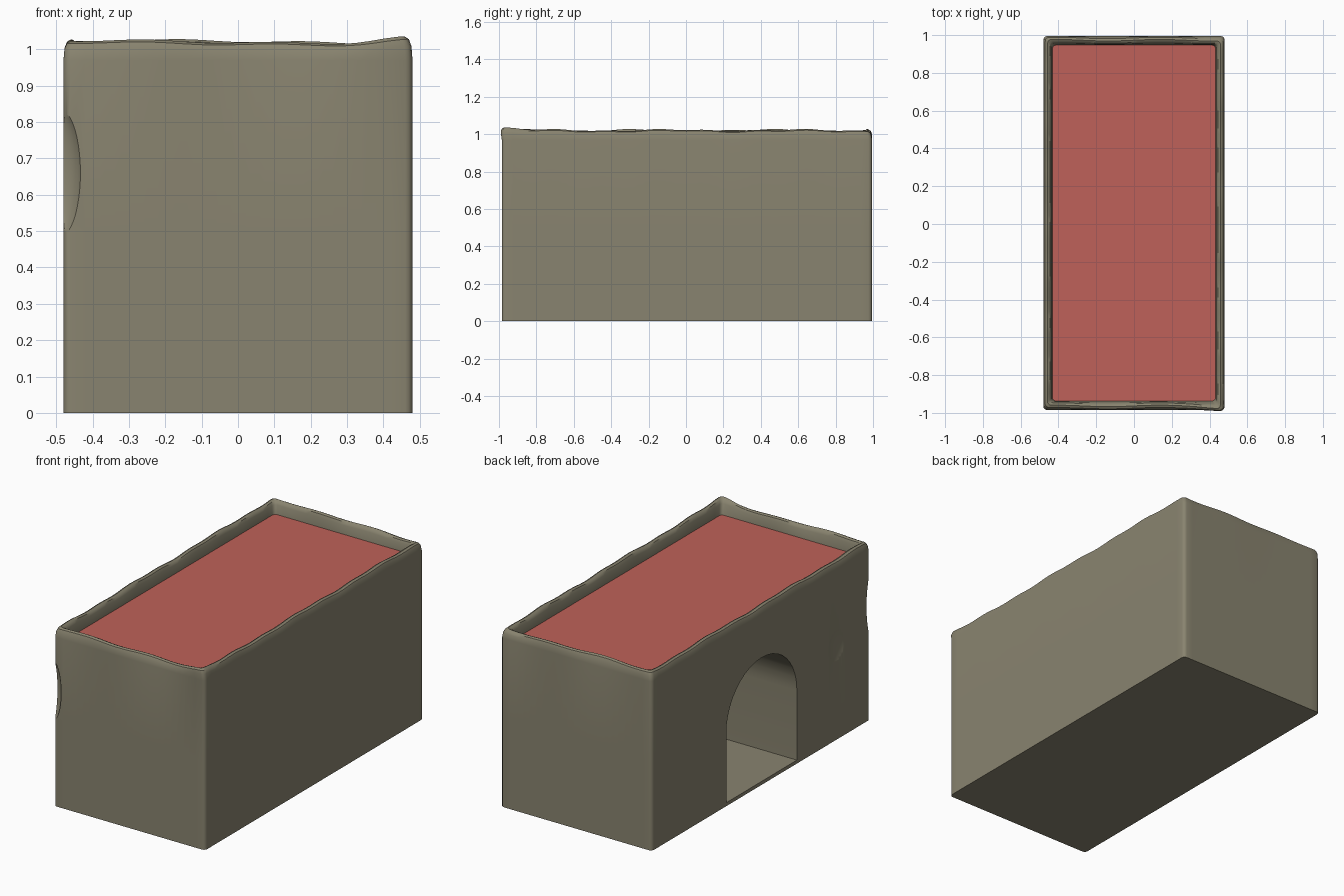
import bpy, bmesh
from math import sin, cos, pi, radians, exp
from mathutils import Vector

old = bpy.data.objects.get("Cube")
if old:
    bpy.data.objects.remove(old, do_unlink=True)


def material(name, rgb):
    m = bpy.data.materials.new(name)
    m.use_nodes = True
    colour = (*rgb, 1)
    m.diffuse_color = colour
    node = m.node_tree.nodes["Principled BSDF"]
    node.inputs["Base Color"].default_value = colour
    node.inputs["Roughness"].default_value = 0.9
    return m


CLAY = material("clay", (0.25, 0.23, 0.16))
RED = material("roof red", (0.52, 0.12, 0.10))
HX, HY, YC = 0.48, 0.99, 0.005


def make_object(name, bm, mats):
    bmesh.ops.recalc_face_normals(bm, faces=bm.faces)
    mesh = bpy.data.meshes.new(name)
    bm.to_mesh(mesh)
    bm.free()
    for m in mats:
        mesh.materials.append(m)
    ob = bpy.data.objects.new(name, mesh)
    bpy.context.collection.objects.link(ob)
    return ob


def outline(radius=0.02, step=0.04):
    """Rounded rectangle, evenly divided along its sides."""
    pts = []
    corners = [(1, 1), (-1, 1), (-1, -1), (1, -1)]
    for i, (sx, sy) in enumerate(corners):
        centre = Vector((sx * (HX - radius), sy * (HY - radius)))
        for k in range(4):
            a = i * pi / 2 + k * pi / 6
            pts.append(centre + radius * Vector((cos(a), sin(a))))
        nx, ny = corners[(i + 1) % 4]
        a = (i + 1) * pi / 2
        end = Vector((nx * (HX - radius), ny * (HY - radius)))
        end += radius * Vector((cos(a), sin(a)))
        start = pts[-1].copy()
        n = int((end - start).length / step)
        pts += [start.lerp(end, k / n) for k in range(1, n)]
    return pts


def wobble(x, y):
    return 0.004 * sin(9 * y + 5 * x) + 0.003 * sin(23 * y - 17 * x + 1)


# Walls with an uneven, rounded rim around the sunken roof
profile = [(0, 0), (0, 0.5), (0, 0.97), (0.003, 1.0), (0.01, 1.015), (0.022, 1.021),
           (0.034, 1.015), (0.042, 1.0), (0.048, 0.95)]
bm = bmesh.new()
loops = []
for inset, z in profile:
    ring = []
    for p in outline():
        x = p.x * (HX - inset) / HX
        y = p.y * (HY - inset) / HY
        top = max(0, (z - 0.97) / 0.05)
        # raised lump on the front left corner
        lump = exp(-((p.x - HX) ** 2 + (p.y + HY) ** 2) / 0.01) * top
        zz = z + wobble(p.x, p.y) * top + 0.012 * lump
        yy = y + YC - 0.01 * lump + (0.004 * sin(11 * p.x) * top if abs(p.y) > HY - 0.01 else 0)
        ring.append(bm.verts.new((x, yy, zz)))
    loops.append(ring)
for a, b in zip(loops, loops[1:]):
    for i in range(len(a)):
        j = (i + 1) % len(a)
        bm.faces.new((a[i], a[j], b[j], b[i]))
bm.faces.new(loops[0])
bm.faces.new(loops[-1]).material_index = 1
house = make_object("house_shell", bm, [CLAY, RED])


def cut(cutter):
    cutter.hide_render = True
    mod = house.modifiers.new("cut", 'BOOLEAN')
    mod.object = cutter
    mod.solver = 'EXACT'
    bpy.context.view_layer.objects.active = house
    bpy.ops.object.modifier_apply(modifier=mod.name)
    bpy.data.objects.remove(cutter, do_unlink=True)


def ellipsoid(name, centre, size):
    b = bmesh.new()
    bmesh.ops.create_uvsphere(b, u_segments=32, v_segments=24, radius=1)
    bmesh.ops.scale(b, vec=size, verts=b.verts)
    bmesh.ops.translate(b, vec=centre, verts=b.verts)
    return make_object(name, b, [CLAY])


# Arched doorway running into the house from the right side
half, floor, spring = 0.32, 0.02, 0.42
arch = [(-half, floor), (half, floor)]
arch += [(half * cos(pi * k / 20), spring + half * 0.97 * sin(pi * k / 20)) for k in range(21)]
bm = bmesh.new()
face = bm.faces.new([bm.verts.new((-0.6, y, z)) for y, z in arch])
ext = bmesh.ops.extrude_face_region(bm, geom=[face])
moved = [g for g in ext["geom"] if isinstance(g, bmesh.types.BMVert)]
bmesh.ops.translate(bm, vec=(1.03, 0, 0), verts=moved)
cut(make_object("doorway_cutter", bm, [CLAY]))

# Worn chip on the front right edge and a shallow thumb dent beside the door
cut(ellipsoid("chip_cutter", (-0.495, -1.0, 0.66), (0.065, 0.05, 0.19)))
cut(ellipsoid("dent_cutter", (-0.51, -0.68, 0.54), (0.04, 0.11, 0.14)))

# Smooth shading with crisp edges
bpy.ops.object.select_all(action='DESELECT')
house.select_set(True)
bpy.context.view_layer.objects.active = house
bpy.ops.object.shade_smooth_by_angle(angle=radians(35))
